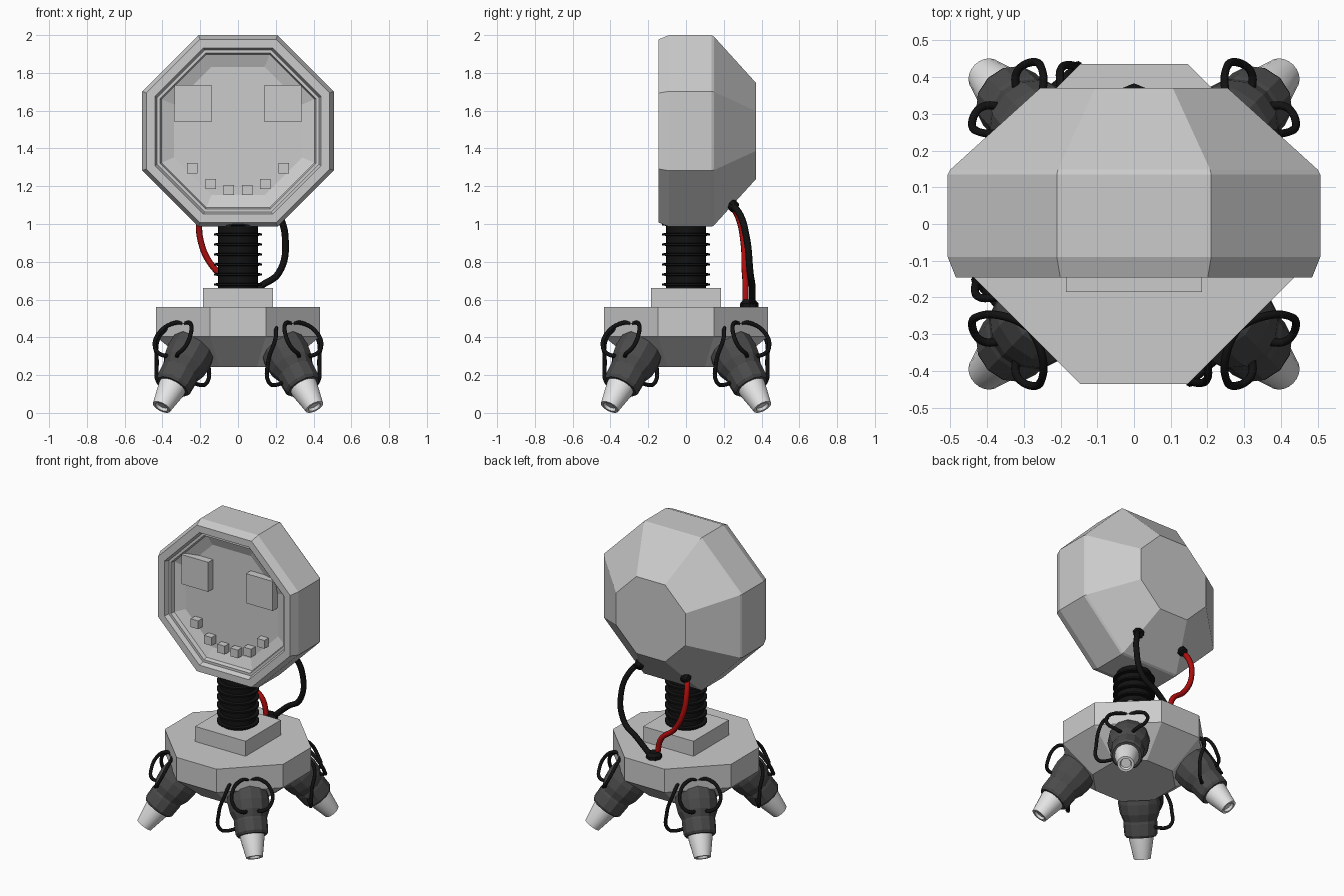
import bpy, bmesh, math
from mathutils import Vector, Matrix

cube = bpy.data.objects.get("Cube")
if cube:
    bpy.data.objects.remove(cube, do_unlink=True)


def material(name, r, g, b):
    m = bpy.data.materials.new(name)
    m.use_nodes = True
    m.diffuse_color = (r, g, b, 1)
    m.node_tree.nodes["Principled BSDF"].inputs["Base Color"].default_value = (r, g, b, 1)
    return m


SHELL = material("light grey shell", 0.6, 0.6, 0.6)
FOOT = material("pale foot", 0.78, 0.78, 0.78)
DARK = material("dark grey leg", 0.07, 0.07, 0.07)
BLACK = material("black rubber", 0.006, 0.006, 0.006)
RED = material("red cable", 0.42, 0.004, 0.004)


def loft(name, rings, mat, smooth=False):
    """Skin a stack of equal-sized rings and cap both ends."""
    bm = bmesh.new()
    loops = [[bm.verts.new(p) for p in ring] for ring in rings]
    for a, b in zip(loops, loops[1:]):
        for i in range(len(a)):
            j = (i + 1) % len(a)
            bm.faces.new((a[i], a[j], b[j], b[i]))
    bm.faces.new(loops[0])
    bm.faces.new(loops[-1])
    bmesh.ops.recalc_face_normals(bm, faces=bm.faces)
    me = bpy.data.meshes.new(name)
    bm.to_mesh(me)
    bm.free()
    me.materials.append(mat)
    ob = bpy.data.objects.new(name, me)
    bpy.context.collection.objects.link(ob)
    if smooth:
        bpy.ops.object.select_all(action="DESELECT")
        ob.select_set(True)
        bpy.context.view_layer.objects.active = ob
        bpy.ops.object.shade_smooth_by_angle(angle=math.radians(35))
    return ob


def octagon(half, corner):
    h, c = half, corner
    return [(h, -c), (h, c), (c, h), (-c, h), (-h, c), (-h, -c), (-c, -h), (c, -h)]


def lathe(name, profile, origin, axis, mat, sides=24, smooth=True):
    """Turn (distance, radius) pairs around an axis."""
    q = Vector(axis).to_track_quat("Z", "Y")
    rings = []
    for t, r in profile:
        turns = [2 * math.pi * i / sides for i in range(sides)]
        rings.append([Vector(origin) + q @ Vector((r * math.cos(a), r * math.sin(a), t))
                      for a in turns])
    return loft(name, rings, mat, smooth)


def box(name, centre, size, mat):
    x, y, z = (s / 2 for s in size)
    c = Vector(centre)
    rings = [[c + Vector(p) for p in ((-x, -y, h), (x, -y, h), (x, y, h), (-x, y, h))]
             for h in (-z, z)]
    return loft(name, rings, mat)


def cable(name, points, radius, mat):
    cu = bpy.data.curves.new(name, "CURVE")
    cu.dimensions = "3D"
    cu.bevel_depth = radius
    cu.bevel_resolution = 2
    cu.resolution_u = 8
    cu.use_fill_caps = True
    sp = cu.splines.new("BEZIER")
    sp.bezier_points.add(len(points) - 1)
    for bp, p in zip(sp.bezier_points, points):
        bp.co = p
        bp.handle_left_type = bp.handle_right_type = "AUTO"
    cu.materials.append(mat)
    ob = bpy.data.objects.new(name, cu)
    bpy.context.collection.objects.link(ob)
    return ob


# Head: regular octagons from the back plate to the sunken face
HEAD_Z = 1.4925
TAN = math.tan(math.pi / 8)
head_profile = [(0.255, 0.37), (0.5, 0.148), (0.507, 0.135), (0.507, -0.09), (0.485, -0.145),
                (0.44, -0.145), (0.428, -0.115), (0.412, -0.115), (0.405, -0.09), (0.34, -0.065)]
loft("head_shell", [[(x, y, z + HEAD_Z) for x, z in octagon(h, h * TAN)]
                    for h, y in head_profile], SHELL)

# Face: square eyes and a curved row of teeth
for side, label in ((1, "left"), (-1, "right")):
    box(label + "_eye", (side * 0.237, -0.08, 1.637), (0.196, 0.07, 0.196), SHELL)
    for i, (x, z) in enumerate(((0.048, 1.18), (0.145, 1.212), (0.243, 1.296))):
        box(f"{label}_tooth_{i + 1}", (side * x, -0.08, z), (0.055, 0.06, 0.055), SHELL)

# Ribbed neck
neck = [(0.64, 0.105)]
for i in range(7):
    z = 0.68 + i * 0.053
    neck += [(z - 0.008, 0.105), (z - 0.005, 0.127), (z + 0.005, 0.127), (z + 0.008, 0.105)]
neck.append((1.02, 0.105))
lathe("ribbed_neck", neck, (0, 0, 0), (0, 0, 1), BLACK, 28)
box("neck_plate", (0, 0, 0.605), (0.37, 0.37, 0.11), SHELL)

# Body: chamfered square slab with a tapered belly
body_profile = [(0.435, 0.147, 0.56), (0.435, 0.147, 0.405), (0.24, 0.1, 0.243)]
loft("body", [[(x, y, z) for x, y in octagon(h, c)] for h, c, z in body_profile], SHELL)

# Legs with their hoses, repeated every quarter turn
housing = [(-0.06, 0.06), (-0.03, 0.1), (0.02, 0.122), (0.08, 0.128), (0.14, 0.12),
           (0.185, 0.101), (0.2, 0.103), (0.27, 0.1), (0.285, 0.09)]
foot = [(0.26, 0.076), (0.3, 0.074), (0.42, 0.051), (0.42, 0.036), (0.405, 0.03)]
upper_hose = [(0.27, 0.29, 0.47), (0.34, 0.255, 0.475), (0.42, 0.25, 0.42), (0.44, 0.28, 0.35),
              (0.41, 0.32, 0.31), (0.34, 0.315, 0.3)]
lower_hose = [(0.37, 0.2, 0.455), (0.42, 0.2, 0.4), (0.43, 0.16, 0.27), (0.42, 0.165, 0.16),
              (0.38, 0.21, 0.15), (0.32, 0.27, 0.19)]
names = ("back_left", "back_right", "front_right", "front_left")
for k, label in enumerate(names):
    spin = Matrix.Rotation(k * math.pi / 2, 3, "Z")
    hip = spin @ Vector((0.225, 0.225, 0.365))
    axis = spin @ Vector((0.18, 0.18, -0.335))
    lathe(label + "_leg", housing, hip, axis, DARK, 12, False)
    lathe(label + "_foot", foot, hip, axis, FOOT, 20)
    mirrored = [(y, x, z) for x, y, z in upper_hose]
    for part, path in (("outer_hose", upper_hose), ("inner_hose", mirrored),
                       ("lower_hose", lower_hose)):
        cable(f"{label}_{part}", [spin @ Vector(p) for p in path], 0.011, BLACK)

# Rear cables from the back of the head to a socket on the body
lathe("body_socket", [(0.55, 0.048), (0.58, 0.048), (0.6, 0.03)], (0, 0.335, 0), (0, 0, 1),
      BLACK, 8, False)
cable("black_cable", [(0.17, 0.23, 1.11), (0.21, 0.28, 1.06), (0.25, 0.32, 0.93),
                      (0.215, 0.34, 0.74), (0.12, 0.35, 0.67), (0.02, 0.35, 0.58)], 0.018, BLACK)
cable("red_cable", [(-0.17, 0.23, 1.11), (-0.2, 0.275, 1.04), (-0.195, 0.305, 0.9),
                    (-0.13, 0.31, 0.77), (-0.04, 0.315, 0.69), (-0.01, 0.315, 0.58)], 0.017, RED)
for x, label in ((0.17, "black"), (-0.17, "red")):
    lathe(label + "_cable_socket", [(-0.02, 0.03), (0.02, 0.03), (0.028, 0.022)],
          (x, 0.245, 1.1), (0, 0.75, -0.66), BLACK, 8, False)
